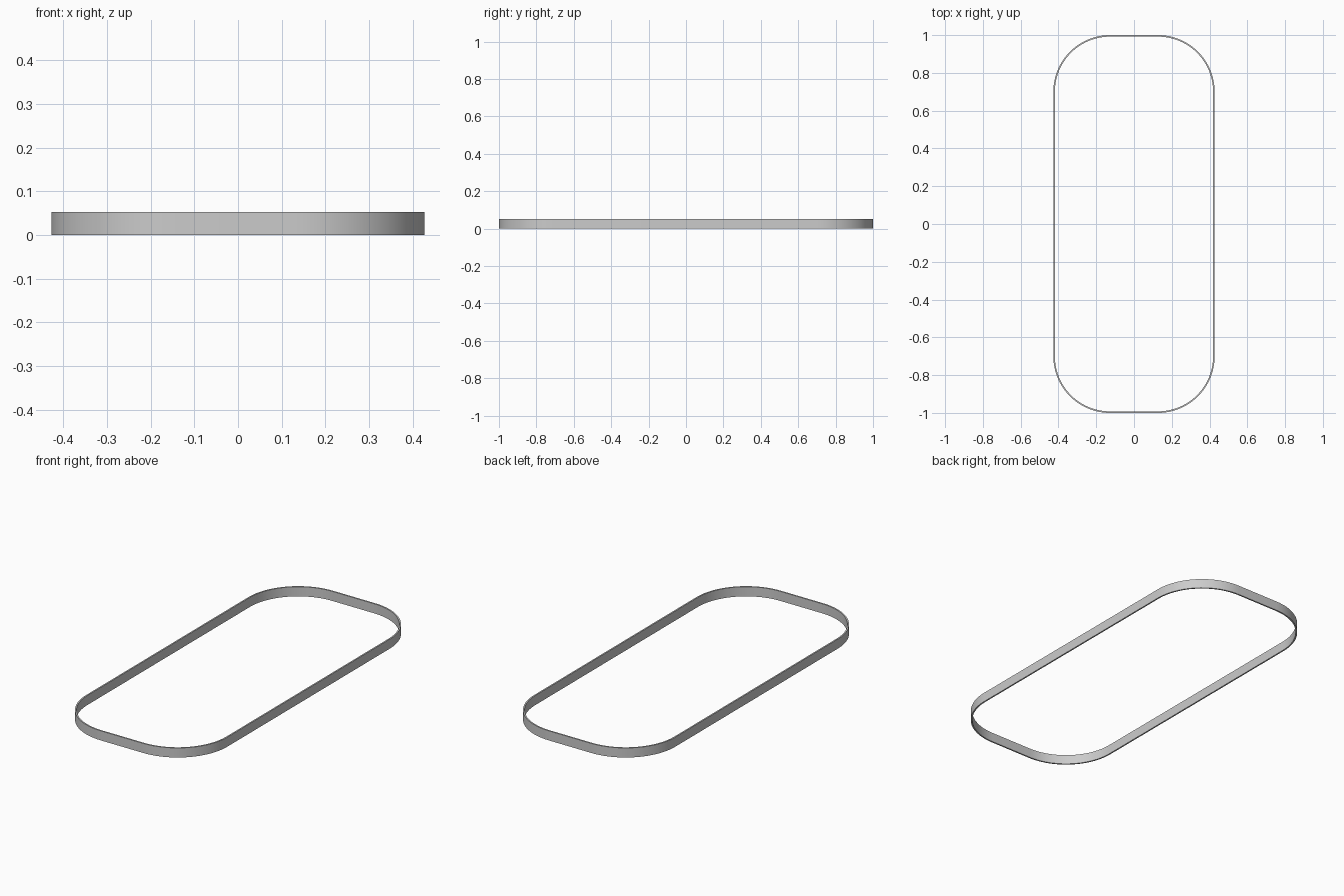
import bpy
import bmesh
from math import cos, sin, pi

if "Cube" in bpy.data.objects:
    bpy.data.objects.remove(bpy.data.objects["Cube"])

HALF_X, HALF_Y, HEIGHT = 0.427, 1.0, 0.052
RADIUS, WALL, STEPS = 0.30, 0.008, 24


def rounded_outline(inset):
    """Counter-clockwise rounded rectangle, moved inwards by inset."""
    r = RADIUS - inset
    points = []
    for i, (sx, sy) in enumerate([(1, 1), (-1, 1), (-1, -1), (1, -1)]):
        cx, cy = sx * (HALF_X - RADIUS), sy * (HALF_Y - RADIUS)
        for k in range(STEPS + 1):
            a = pi / 2 * (i + k / STEPS)
            points.append((cx + r * cos(a), cy + r * sin(a)))
    return points


# Thin upright band: outer bottom, outer top, inner top, inner bottom loops
bm = bmesh.new()
loops = [[bm.verts.new((x, y, z)) for x, y in rounded_outline(inset)]
         for inset, z in [(0, 0), (0, HEIGHT), (WALL, HEIGHT), (WALL, 0)]]
n = len(loops[0])
for j in range(4):
    lower, upper = loops[j], loops[(j + 1) % 4]
    for i in range(n):
        k = (i + 1) % n
        bm.faces.new((lower[i], lower[k], upper[k], upper[i]))

mesh = bpy.data.meshes.new("rounded_band")
bm.to_mesh(mesh)
bm.free()
band = bpy.data.objects.new("rounded_band", mesh)
bpy.context.collection.objects.link(band)

# Smooth corners, sharp rims
bpy.context.view_layer.objects.active = band
band.select_set(True)
bpy.ops.object.shade_smooth_by_angle()
